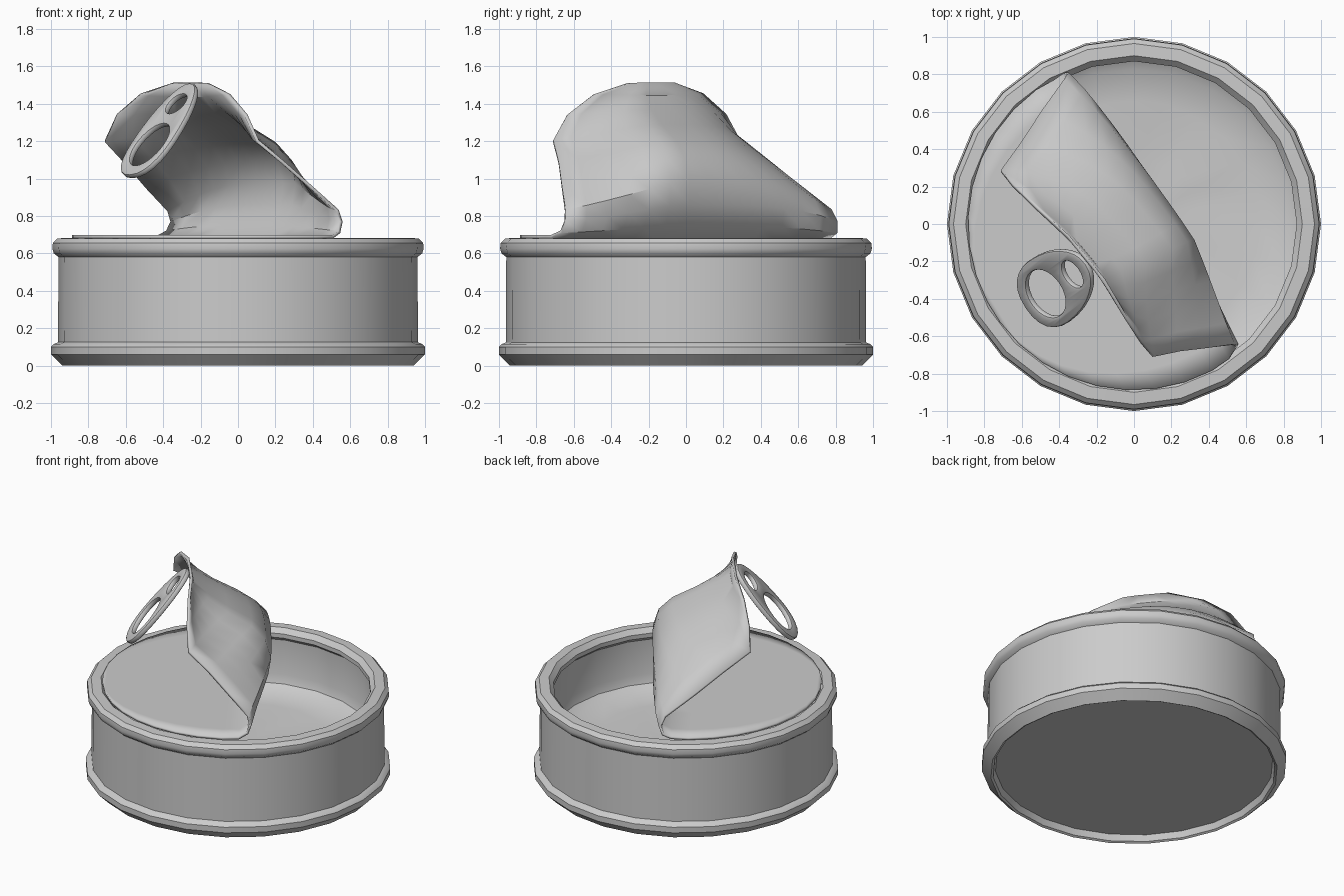
import bpy, bmesh, math, random
from mathutils import Vector, Matrix

if "Cube" in bpy.data.objects:
    bpy.data.objects.remove(bpy.data.objects["Cube"])

random.seed(4)
SEG = 24
D = Vector((0.53, -0.848, 0))      # along the fold
N = Vector((0.848, 0.53, 0))       # across the fold


def finish(name, bm, angle=35):
    bmesh.ops.remove_doubles(bm, verts=bm.verts, dist=1e-5)
    bmesh.ops.recalc_face_normals(bm, faces=bm.faces)
    me = bpy.data.meshes.new(name)
    bm.to_mesh(me)
    bm.free()
    ob = bpy.data.objects.new(name, me)
    bpy.context.collection.objects.link(ob)
    bpy.ops.object.select_all(action='DESELECT')
    ob.select_set(True)
    bpy.context.view_layer.objects.active = ob
    bpy.ops.object.shade_smooth_by_angle(angle=math.radians(angle))
    return ob


def lathe(profile):
    bm = bmesh.new()
    rings = []
    for r, z in profile:
        if r == 0:
            rings.append([bm.verts.new((0, 0, z))] * SEG)
        else:
            rings.append([bm.verts.new((r * math.cos(i * math.tau / SEG),
                                        r * math.sin(i * math.tau / SEG), z))
                          for i in range(SEG)])
    for a, b in zip(rings, rings[1:]):
        for i in range(SEG):
            j = (i + 1) % SEG
            bm.faces.new(list(dict.fromkeys((a[i], a[j], b[j], b[i]))))
    return bm


# Can body: recessed underside, base lip, wall, top rim, inside wall, rounded floor
body = lathe([
    (0, .05), (.91, .05), (.925, .008), (.94, 0), (1.0, .06), (1.0, .1),
    (.985, .115), (.962, .125), (.96, .58), (.985, .6), (.993, .625),
    (.99, .655), (.965, .68), (.90, .683), (.87, .65), (.87, .62), (.905, .59),
    (.91, .34), (.89, .28), (.83, .24), (.66, .22), (.35, .21), (0, .21)])
for v in body.verts:                      # slightly uneven floor
    if .2 < v.co.z < .23:
        v.co.z += random.uniform(-.012, .012)
finish("can_body", body, 36)

# Lid: flat half, then the flap curling up and back over it.
# Row: (edge t, edge z, half width, middle t, middle z)
R = 0.888
rows = []
for k in range(9):
    a = math.radians(4 + 82 * k / 8)
    rows.append((-R * math.cos(a), .688, R * math.sin(a), -R * math.cos(a), .688))
rows += [
    (.05, .69, .88, .08, .69),
    (.105, .715, .868, .155, .75),
    (.125, .77, .855, .20, .86),
    (.10, .83, .84, .21, .98),
    (-.06, .955, .77, .17, 1.10),
    (-.22, 1.085, .695, .08, 1.19),
    (-.37, 1.20, .637, -.08, 1.28),
    (-.37, 1.34, .54, -.21, 1.36),
    (-.35, 1.45, .37, -.30, 1.44),
    (-.315, 1.51, .15, -.315, 1.512)]
COLS = 14
bm = bmesh.new()
grid = []
for te, ze, hw, tm, zm in rows:
    line = []
    for c in range(COLS + 1):
        u = -1 + 2 * c / COLS
        f = 1 - abs(u) ** 2.8 if u < .3 else .95 * ((1 - u) / .7) ** 1.15
        s = u * hw
        t, z = te + (tm - te) * f, ze + (zm - ze) * f
        lean = max(0, min(1, (z - .8) / .4))
        t += .13 * s * lean
        shift = .02 * lean - (.015 * (1 - lean) if z > .7 else 0)
        line.append(bm.verts.new(D * (s + shift) + N * t + Vector((0, 0, z))))
    grid.append(line)
for a, b in zip(grid, grid[1:]):
    for c in range(COLS):
        bm.faces.new((a[c], a[c + 1], b[c + 1], b[c]))
lid = finish("peeled_lid", bm)
mod = lid.modifiers.new("thickness", 'SOLIDIFY')
mod.thickness = 0.018
mod.offset = 0

# Pull tab: outline with a finger hole and a small hole, hanging off the flap tip
cu = bpy.data.curves.new("tab_outline", 'CURVE')
cu.dimensions = '2D'
cu.fill_mode = 'BOTH'
cu.extrude = 0.006
cu.bevel_depth = 0.012
cu.bevel_resolution = 1


def loop(center, half_len, half_wid, taper=0.0, power=1.0, n=28):
    sp = cu.splines.new('POLY')
    sp.points.add(n - 1)
    sp.use_cyclic_u = True
    for i, p in enumerate(sp.points):
        a = i * math.tau / n
        ca, sa = math.cos(a), math.sin(a)
        y = math.copysign(abs(sa) ** power, sa) * half_wid * (1 + taper * ca)
        p.co = (center + math.copysign(abs(ca) ** power, ca) * half_len, y, 0, 1)


loop(0, .305, .180, .2, .88)
loop(.105, .155, .15)
loop(-.175, .078, .092)
tmp = bpy.data.objects.new("tab_helper", cu)
bpy.context.collection.objects.link(tmp)
bpy.context.view_layer.update()
tab_mesh = bpy.data.meshes.new_from_object(
    tmp.evaluated_get(bpy.context.evaluated_depsgraph_get()))
bpy.data.objects.remove(tmp)

X = Vector((-.51, -.37, -.78)).normalized()
Y = (D - X * D.dot(X)).normalized()
Z = X.cross(Y)
M = Matrix((X, Y, Z)).transposed().to_4x4()
M.translation = (-.41, -.328, 1.255)
bm = bmesh.new()
bm.from_mesh(tab_mesh)
bm.transform(M)
finish("pull_tab", bm, 40)
